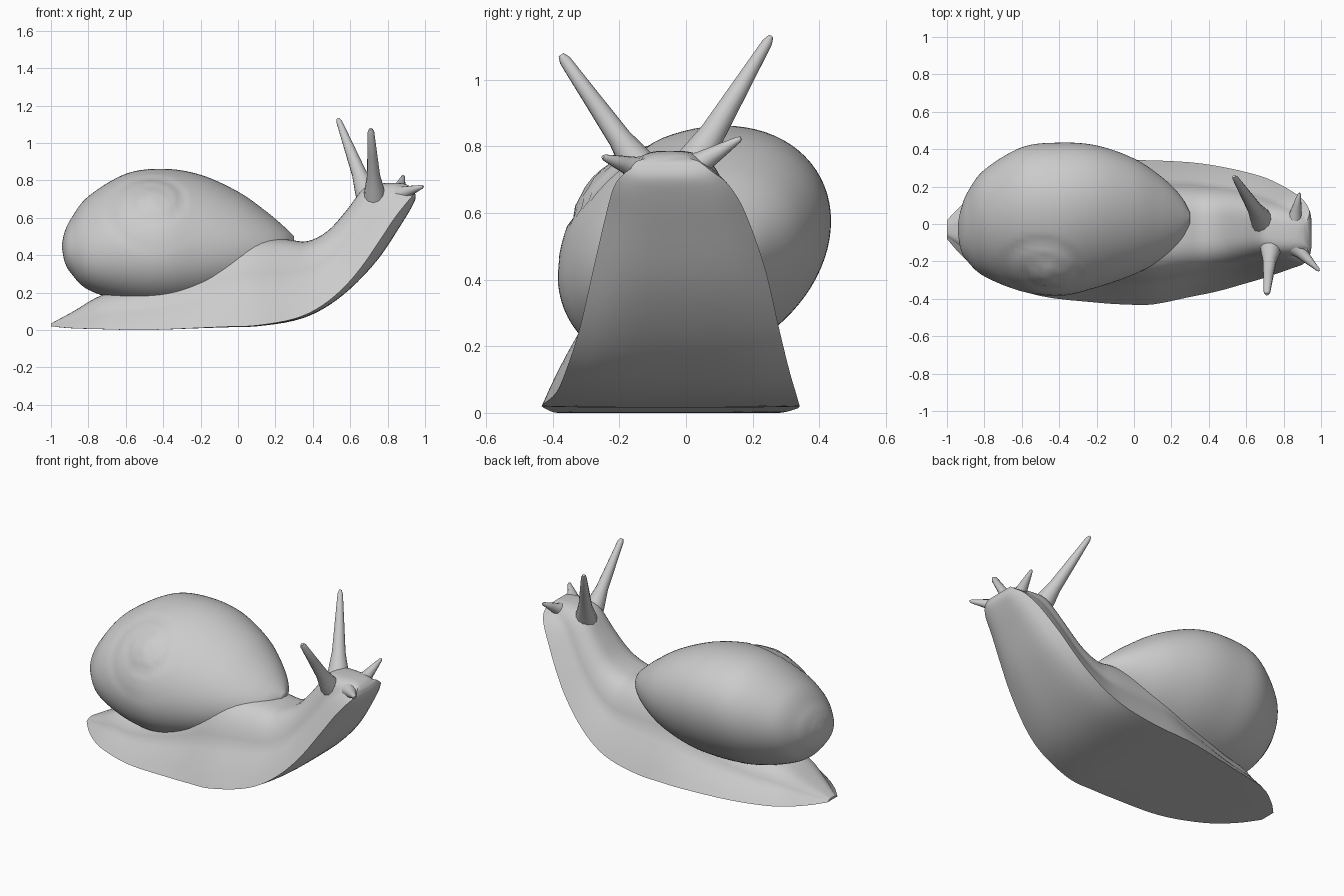
import bpy, bmesh, math
from mathutils import Vector

cube = bpy.data.objects.get("Cube")
if cube:
    bpy.data.objects.remove(cube, do_unlink=True)

grey = bpy.data.materials.new("plain_grey")
grey.use_nodes = True
tone = (0.6, 0.6, 0.6, 1)
grey.diffuse_color = tone
grey.node_tree.nodes["Principled BSDF"].inputs["Base Color"].default_value = tone


def spline(rows, steps):
    """Catmull-Rom interpolation through rows of equal length."""
    ends = [rows[0]] + list(rows) + [rows[-1]]
    out = []
    for a, b, c, d in zip(ends, ends[1:], ends[2:], ends[3:]):
        for k in range(steps):
            t = k / steps
            out.append([q + t * (r - p + t * (2 * p - 5 * q + 4 * r - s
                        + t * (3 * (q - r) + s - p))) / 2
                        for p, q, r, s in zip(a, b, c, d)])
    out.append(list(rows[-1]))
    return out


def loft(name, rings):
    """Skin closed rings of points and cap both ends."""
    bm = bmesh.new()
    loops = [[bm.verts.new(p) for p in ring] for ring in rings]
    n = len(loops[0])
    for a, b in zip(loops, loops[1:]):
        for i in range(n):
            j = (i + 1) % n
            bm.faces.new((a[i], a[j], b[j], b[i]))
    bm.faces.new(loops[0])
    bm.faces.new(loops[-1])
    bmesh.ops.recalc_face_normals(bm, faces=bm.faces)
    mesh = bpy.data.meshes.new(name)
    bm.to_mesh(mesh)
    bm.free()
    obj = bpy.data.objects.new(name, mesh)
    bpy.context.collection.objects.link(obj)
    mesh.materials.append(grey)
    bpy.ops.object.select_all(action='DESELECT')
    obj.select_set(True)
    bpy.context.view_layer.objects.active = obj
    bpy.ops.object.shade_smooth_by_angle(angle=math.radians(50))
    return obj


# Body: sole x, sole z, back x, back z, right edge y, left edge y
body_stations = [
    (-1, .02, -1, .035, -.08, .02),
    (-.9, .01, -.88, .1, -.19, .12),
    (-.75, .005, -.72, .19, -.3, .22),
    (-.5, 0, -.5, .24, -.385, .28),
    (-.2, .01, -.2, .37, -.42, .33),
    (-.05, .015, -.07, .46, -.43, .34),
    (.1, .02, .08, .495, -.43, .34),
    (.3, .05, .26, .485, -.39, .33),
    (.45, .11, .37, .475, -.36, .31),
    (.6, .22, .48, .53, -.32, .28),
    (.75, .38, .58, .64, -.28, .24),
    (.87, .56, .68, .765, -.24, .18),
    (.93, .66, .78, .785, -.215, .13),
    (.95, .71, .87, .785, -.18, .08),
    (.94, .75, .91, .775, -.15, .04),
]


def body_ring(row):
    sx, sz, tx, tz, right, left = row
    mid, half = (left + right) / 2, (left - right) / 2
    # The sole is flat on the ground and rounds off along the raised neck
    lift = 0.18 * min(1, sz / 0.4)
    ring = []

    def add(side, up):
        ring.append((sx + (tx - sx) * up, mid + half * side, sz + (tz - sz) * up))

    # Back with a flared skirt at the sole
    for i in range(33):
        a = math.pi * i / 32
        up = max(0, math.sin(a)) ** 0.9
        side = math.copysign(abs(math.cos(a)) ** 0.6, math.cos(a))
        add(side * (1 - 0.26 * min(1, 2 * up)), lift + (1 - lift) * up)
    # Sole
    for i in range(1, 12):
        side = i / 6 - 1
        add(side, lift * side ** 4)
    return ring


loft("body", [body_ring(r) for r in spline(body_stations, 4)])

# Shell: x, bottom z, top z, right y, left y
shell_stations = [
    (-.94, .43, .47, -.06, .01),
    (-.925, .36, .53, -.14, .08),
    (-.89, .3, .6, -.2, .17),
    (-.8, .215, .715, -.28, .29),
    (-.6, .15, .835, -.36, .41),
    (-.4, .13, .862, -.385, .435),
    (-.2, .15, .83, -.34, .42),
    (0, .21, .74, -.27, .35),
    (.15, .29, .635, -.19, .25),
    (.25, .37, .55, -.1, .15),
    (.3, .44, .5, 0, .06),
]
apex = Vector((-.46, -.27, .7))
axis = Vector((-.05, -.75, .66)).normalized()
across = axis.orthogonal().normalized()
around = axis.cross(across)


def carve(p):
    """Raise the spire and press a spiral seam into the shell."""
    d = p - apex
    u, v = d.dot(across), d.dot(around)
    r = math.hypot(u, v)
    if d.dot(axis) < -.2 or r > .3:
        return p
    turns = math.log(max(r, .01) / .26) / math.log(2.1)
    phase = (turns - math.atan2(v, u) / math.tau) % 1
    fade = min(1, (.3 - r) / .08)
    seam = math.exp(-(min(phase, 1 - phase) / .12) ** 2)
    return p + axis * fade * (.022 * math.exp(-(r / .12) ** 2) - .01 * seam)


def shell_ring(row):
    x, low, high, right, left = row
    ring = []
    for i in range(80):
        a = math.tau * i / 80
        y = (left + right) / 2 + (left - right) / 2 * math.cos(a)
        z = (low + high) / 2 + (high - low) / 2 * math.sin(a + .22)
        ring.append(carve(Vector((x, y, z))))
    return ring


loft("shell", [shell_ring(r) for r in spline(shell_stations, 8)])


def feeler(name, base, tip, thick, thin):
    """Tapered stalk with a flared foot and a rounded end."""
    base, tip = Vector(base), Vector(tip)
    way = (tip - base).normalized()
    u = way.orthogonal().normalized()
    v = way.cross(u)
    rings = []
    for t, r in ((-.12, thick * 1.4), (.08, thick * 1.1), (.25, thick * .8),
                 (.6, (thick + thin) / 2 * .85), (.95, thin), (1, thin * .5)):
        centre = base.lerp(tip, t)
        rings.append([centre + r * (u * math.cos(math.tau * i / 12)
                                    + v * math.sin(math.tau * i / 12))
                      for i in range(12)])
    loft(name, rings)


# Eye stalks and the short lower feelers
feeler("left_eye_stalk", (.685, .02, .74), (.535, .255, 1.13), .05, .016)
feeler("right_eye_stalk", (.73, -.14, .74), (.71, -.375, 1.075), .045, .018)
feeler("left_feeler", (.855, .01, .73), (.885, .165, .825), .042, .01)
feeler("right_feeler", (.86, -.12, .725), (.99, -.25, .768), .042, .01)
